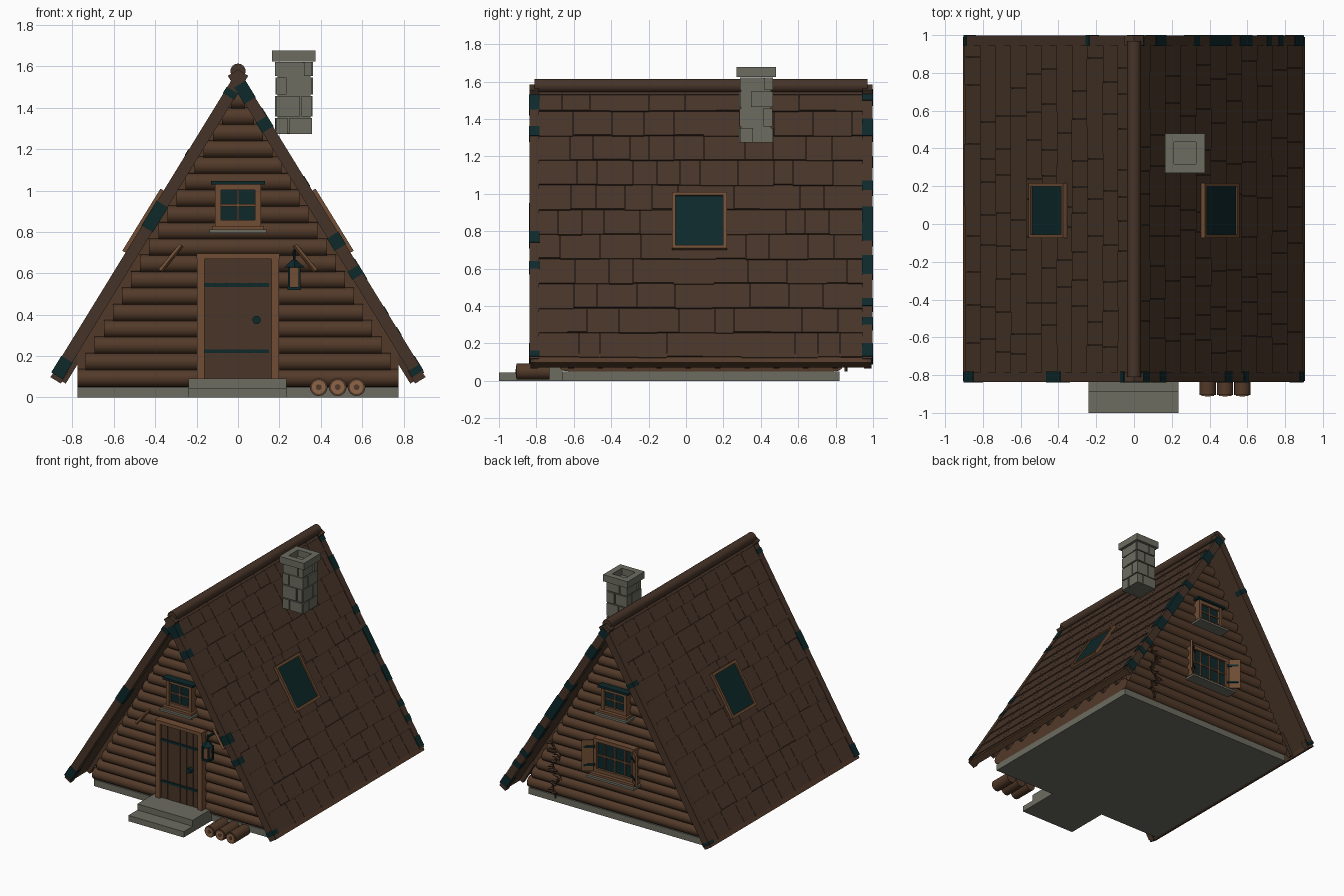
import bpy, bmesh, math, random
from mathutils import Matrix, Vector

if "Cube" in bpy.data.objects:
    bpy.data.objects.remove(bpy.data.objects["Cube"])
random.seed(4)


def material(name, rgb):
    m = bpy.data.materials.new(name)
    m.use_nodes = True
    m.diffuse_color = (*rgb, 1)
    m.node_tree.nodes["Principled BSDF"].inputs["Base Color"].default_value = (*rgb, 1)
    return m


ROOF = material("roof brown", (0.062, 0.034, 0.021))
LOG = material("log brown", (0.085, 0.042, 0.022))
DOOR = material("door brown", (0.068, 0.036, 0.021))
WOOD = material("light wood", (0.16, 0.075, 0.035))
CUT = material("cut wood", (0.27, 0.13, 0.065))
TEAL = material("dark teal", (0.004, 0.021, 0.023))
STONE = material("stone grey", (0.15, 0.15, 0.12))


class Part:
    """Collects boxes and rods into one named object."""

    def __init__(self, name, *mats):
        self.name, self.mats, self.bm = name, mats, bmesh.new()

    def box(self, xs, ys, zs, M=Matrix(), mat=0):
        size = [b - a for a, b in (xs, ys, zs)]
        mid = [(a + b) / 2 for a, b in (xs, ys, zs)]
        T = M @ Matrix.Translation(mid) @ Matrix.Diagonal((*size, 1))
        self.paint(bmesh.ops.create_cube(self.bm, size=1, matrix=T), mat)
        return self

    def rod(self, a, b, r, r2=None, sides=16, mat=0):
        a, b = Vector(a), Vector(b)
        q = (b - a).to_track_quat('Z', 'Y').to_matrix().to_4x4()
        new = bmesh.ops.create_cone(self.bm, cap_ends=True, segments=sides, radius1=r,
                                    radius2=r if r2 is None else r2, depth=(b - a).length,
                                    matrix=Matrix.Translation((a + b) / 2) @ q)
        self.paint(new, mat)
        return self

    def prism(self, outline, y0, y1):
        f = self.bm.faces.new([self.bm.verts.new((x, y0, z)) for x, z in outline])
        new = bmesh.ops.extrude_face_region(self.bm, geom=[f])["geom"]
        bmesh.ops.translate(self.bm, vec=(0, y1 - y0, 0),
                            verts=[v for v in new if isinstance(v, bmesh.types.BMVert)])
        return self

    def paint(self, new, mat):
        for f in {f for v in new["verts"] for f in v.link_faces}:
            f.material_index = mat

    def done(self, smooth=False):
        bmesh.ops.recalc_face_normals(self.bm, faces=self.bm.faces)
        me = bpy.data.meshes.new(self.name)
        self.bm.to_mesh(me)
        self.bm.free()
        for m in self.mats:
            me.materials.append(m)
        ob = bpy.data.objects.new(self.name, me)
        bpy.context.collection.objects.link(ob)
        if smooth:
            bpy.ops.object.select_all(action='DESELECT')
            ob.select_set(True)
            bpy.context.view_layer.objects.active = ob
            bpy.ops.object.shade_smooth_by_angle(angle=math.radians(35))


# Slope frame: local x runs down the roof from the ridge, local z points outward
APEX, EAVE_X, EAVE_Z = 1.585, 0.9, 0.12
LEN = math.hypot(EAVE_X, APEX - EAVE_Z)
DX, DZ = EAVE_X / LEN, (APEX - EAVE_Z) / LEN


def slope(s):
    return Matrix(((s * DX, 0, s * DZ, 0), (0, 1, 0, 0), (-DZ, 0, DX, APEX), (0, 0, 0, 1)))


def down(z):
    return (APEX - z) / DZ


# Foundation and steps
FRONT, BACK = -0.66, 0.82
Part("foundation", STONE).box((-.775, .775), (FRONT, BACK), (0, .05)).done()
steps = Part("steps", STONE)
steps.box((-.24, .235), (-1, FRONT), (0, .045))
steps.box((-.24, .235), (-.89, FRONT), (.045, .092)).done()

# Solid house body and stepped log gables
Part("house_body", LOG).prism([(-.775, .05), (.775, .05), (.775, .25), (0, 1.5), (-.775, .25)],
                              FRONT + .03, BACK - .03).done()
for name, y in (("front_logs", FRONT + .02), ("back_logs", BACK - .02)):
    logs = Part(name, LOG)
    for i in range(18):
        z = .094 + .079 * i
        half = min(.775, .077 + (1.36 - z) / 1.8)
        logs.rod((-half, y, z), (half, y, z), .043)
    logs.done(True)

# Roof slabs, shingles, eave beams and rafter tails
Y0, Y1 = -.84, 1.0
ROWS = 11
for side, s in (("left", 1), ("right", -1)):
    M = slope(s)
    Part(side + "_roof_slab", ROOF).box((.03, LEN - .01), (Y0 + .05, Y1 - .05), (-.055, -.016), M).done()
    shingles = Part(side + "_shingles", ROOF)
    step = (LEN - .02) / ROWS
    for r in range(ROWS):
        y = Y0 + .05
        tilt = M @ Matrix.Translation((.01 + r * step, 0, -.012)) @ Matrix.Rotation(-.05, 4, 'Y')
        while y < Y1 - .051:
            end = min(y + random.uniform(.1, .22), Y1 - .05)
            end = Y1 - .05 if Y1 - .05 - end < .06 else end
            shingles.box((0, step + random.uniform(-.004, .006)), (y + .001, end - .001),
                         (-.008, .004), tilt)
            y = end
    shingles.done()
    Part(side + "_eave_beam", LOG).box((LEN - .035, LEN + .022), (-.81, .97), (-.055, -.006), M).done()
    tails = Part(side + "_rafter_tails", ROOF)
    for i in range(10):
        y = -.63 + i * .157
        tails.box((LEN - .18, LEN + .01), (y, y + .03), (-.085, -.055), M)
    tails.done()

# Bargeboards with mossy patches, listed by height range
MOSS = {(1, 0): [(1.53, 1.45), (1.36, 1.31), (.8, .74), (.64, .6), (.16, .13)],
        (-1, 0): [(.95, .83), (.2, .12), (1.5, 1.47)],
        (1, 1): [(1.56, 1.5), (1.4, 1.31), (1.07, 1.02), (.93, .75), (.67, .57), (.44, .4), (.34, .3), (.2, .13)],
        (-1, 1): [(1.2, 1.17), (.14, .12)]}
for (s, back), patches in MOSS.items():
    y = (Y1 - .055, Y1 - .003) if back else (Y0 + .003, Y0 + .055)
    name = ("back_" if back else "front_") + ("left" if s > 0 else "right") + "_bargeboard"
    board = Part(name, ROOF, TEAL).box((0, LEN), y, (-.058, 0), slope(s))
    for top, low in patches:
        board.box((down(top), down(low)), (y[0] - .003, y[1] + .003), (-.061, .003), slope(s), 1)
    # Rounded beam end under the board
    board.box((LEN - .05, LEN + .022), (y[0] + .006, y[1] - .006), (-.065, -.006), slope(s))
    board.done()
Part("ridge_log", ROOF).rod((0, -.81, 1.577), (0, .97, 1.577), .037).done(True)

# Skylights
for side, s in (("left", 1), ("right", -1)):
    M, u0, u1, y0, y1, w = slope(s), down(1.0), down(.7), -.075, .218, .02
    sky = Part(side + "_skylight", WOOD, TEAL)
    for u in (u0, u1 - w):
        sky.box((u, u + w), (y0, y1), (-.02, .018), M)
    for y in (y0, y1 - w):
        sky.box((u0 + w, u1 - w), (y, y + w), (-.02, .018), M)
    sky.box((u0 + w, u1 - w), (y0 + w, y1 - w), (-.02, .008), M, 1).done()

# Chimney: core, staggered stones and a hollow cap
CX, CY = .27, .375
chimney = Part("chimney", STONE).box((CX - .08, CX + .08), (CY - .08, CY + .08), (1.275, 1.62))
levels = [1.27, 1.355, 1.46, 1.55, 1.625]
for r, (a, b) in enumerate(zip(levels, levels[1:])):
    for k in range(4):
        M = Matrix.Translation((CX, CY, 0)) @ Matrix.Rotation(k * math.pi / 2, 4, 'Z')
        cut = (-.02, .03)[r % 2] + random.uniform(-.015, .015)
        for x0, x1 in ((-.086, cut - .004), (cut + .004, .08)):
            chimney.box((x0, x1), (-.086 - random.uniform(0, .006), -.07), (a + .004, b - .004), M)
for k in range(4):
    M = Matrix.Translation((CX, CY, 0)) @ Matrix.Rotation(k * math.pi / 2, 4, 'Z')
    chimney.box((-.105, .058), (-.105, -.058), (1.625, 1.677), M)
chimney.done()


# Windows: out is the wall's outward sign along y
def window(name, y, out, half, z0, z1, columns, awning):
    W = Matrix(((1, 0, 0, 0), (0, out, 0, y), (0, 0, 1, 0), (0, 0, 0, 1)))
    p = Part(name, WOOD, TEAL, STONE)
    b = .027
    for x in (-half, half - b):
        p.box((x, x + b), (-.03, .045), (z0, z1), W)
    for z in (z0, z1 - b):
        p.box((-half, half), (-.03, .042), (z, z + b), W)
    p.box((-half + b, half - b), (-.03, .025), (z0 + b, z1 - b), W, 1)
    for i in range(1, columns):
        x = -half + 2 * half * i / columns
        p.box((x - .006, x + .006), (0, .033), (z0, z1), W)
    p.box((-half, half), (0, .033), ((z0 + z1) / 2 - .006, (z0 + z1) / 2 + .006), W)
    p.box((-half - .015, half + .015), (-.03, .07), (z0 - .018, z0), W)
    p.box((-half - .028, half + .028), (-.03, .09), (z0 - .034, z0 - .018), W, 2)
    if awning:
        p.box((-half - .02, half + .02), (-.03, .06), (z1, z1 + .016), W, 1)
    else:
        # Open shutters with iron hinges
        for s in (1, -1):
            S = W @ Matrix.Translation((s * half, .045, 0)) @ Matrix.Rotation(s * .7, 4, 'Z')
            p.box(sorted((0, s * .085)), (0, .012), (z0 + .01, z1 - .01), S)
            for z in (z0 + .05, z1 - .07):
                p.box(sorted((-s * .01, s * .07)), (-.004, .018), (z, z + .016), S, 1)
    p.done()


window("front_window", FRONT - .02, -1, .11, .83, 1.03, 2, True)
window("back_upper_window", BACK + .02, 1, .11, .86, 1.03, 2, True)
window("back_lower_window", BACK + .02, 1, .175, .36, .62, 4, False)

# Door with planks, iron straps, knob and frame
door = Part("door", DOOR, TEAL)
for i in range(6):
    x = -.165 + i * .055
    door.box((x + .002, x + .053), (FRONT - .045, FRONT), (.092, .67))
door.box((-.165, .165), (FRONT - .04, FRONT), (.092, .67))
for z in (.215, .535):
    door.box((-.165, .15), (FRONT - .052, FRONT), (z, z + .018), mat=1)
door.rod((.09, FRONT - .075, .375), (.09, FRONT - .04, .375), .02, mat=1).done(True)
frame = Part("door_frame", WOOD)
for s in (1, -1):
    frame.box(sorted((s * .162, s * .198)), (FRONT - .065, FRONT), (.092, .672))
    # Slanted braces beside the door
    frame.rod((s * .275, FRONT - .03, .735), (s * .375, FRONT - .05, .612), .012, sides=4)
frame.box((-.2, .2), (FRONT - .072, FRONT), (.67, .697)).done()

# Hanging lantern
LX, LY = .272, FRONT - .1
lamp = Part("lantern", TEAL, WOOD)
lamp.box((LX - .008, LX + .008), (LY, FRONT), (.692, .705))
lamp.rod((LX, LY, .65), (LX, LY, .715), .006, sides=8)
lamp.rod((LX, LY, .628), (LX, LY, .665), .05, .012, sides=4)
lamp.box((LX - .032, LX + .032), (LY - .032, LY + .032), (.52, .533))
for sx in (1, -1):
    for sy in (1, -1):
        lamp.box((LX + sx * .026 - .005, LX + sx * .026 + .005),
                 (LY + sy * .026 - .005, LY + sy * .026 + .005), (.53, .63))
lamp.box((LX - .02, LX + .02), (LY - .02, LY + .02), (.533, .628), mat=1).done()

# Firewood
pile = Part("firewood", LOG, CUT)
for x in (.39, .482, .573):
    pile.rod((x, -.905, .05), (x, -.73, .05), .043)
    pile.rod((x, -.91, .05), (x, -.9, .05), .033, mat=1)
    pile.rod((x, -.912, .05), (x, -.9, .05), .014, mat=0)
pile.done(True)

# Climbing vine on the back wall
vine = Part("vine", DOOR)
last = Vector((.52, BACK + .035, .05))
for i in range(12):
    nxt = Vector((.52 + .03 * math.sin(i * 1.3), BACK + .035, .085 + i * .035))
    vine.rod(last, nxt, .008, sides=6)
    for s in (1, -1):
        tip = nxt + Vector((s * random.uniform(.02, .045), .02, random.uniform(-.015, .02)))
        vine.rod(nxt, tip, .014, .002, sides=4)
    last = nxt
vine.done()
